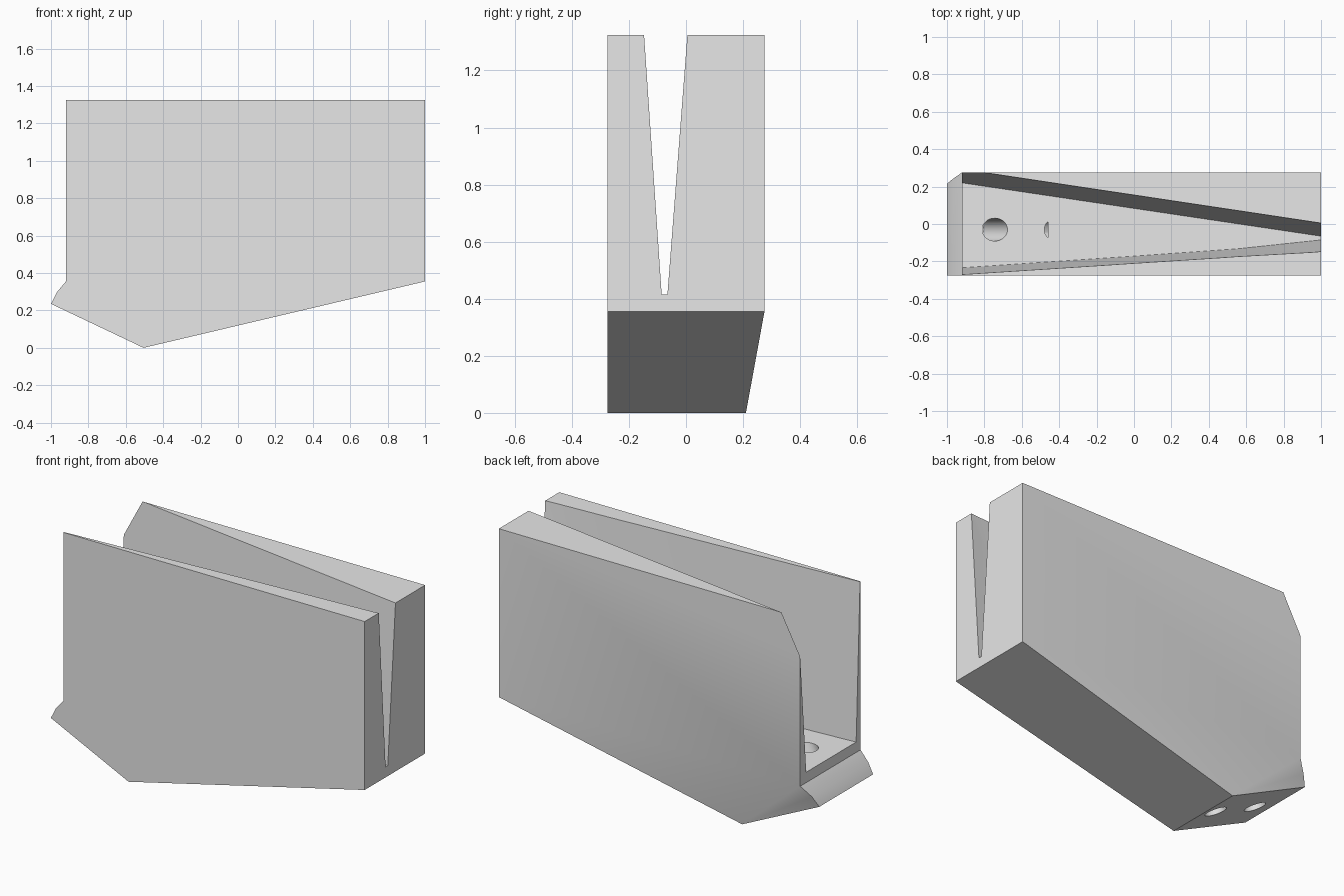
import bpy, bmesh, math
from mathutils import Matrix, Vector

cube = bpy.data.objects.get("Cube")
if cube:
    bpy.data.objects.remove(cube, do_unlink=True)

grey = bpy.data.materials.new("light_grey")
grey.use_nodes = True
grey.diffuse_color = (0.8, 0.8, 0.8, 1)
grey.node_tree.nodes["Principled BSDF"].inputs["Base Color"].default_value = (0.8, 0.8, 0.8, 1)


def make_object(name, bm):
    bmesh.ops.recalc_face_normals(bm, faces=bm.faces)
    mesh = bpy.data.meshes.new(name)
    bm.to_mesh(mesh)
    bm.free()
    mesh.materials.append(grey)
    obj = bpy.data.objects.new(name, mesh)
    bpy.context.scene.collection.objects.link(obj)
    return obj


# Body: side profile (x, z, back y), with the underside tapering in at the back
FRONT = -0.275
profile = [(-0.92, 1.325, 0.275), (1, 1.325, 0.275), (1, 0.355, 0.275),
           (-0.505, 0, 0.21), (-1, 0.235, 0.215), (-0.97, 0.295, 0.24),
           (-0.92, 0.355, 0.275)]
bm = bmesh.new()
front = [bm.verts.new((x, FRONT, z)) for x, z, y in profile]
back = [bm.verts.new((x, y, z)) for x, z, y in profile]
bm.faces.new(front)
n = len(profile)
for i in range(n):
    j = (i + 1) % n
    bm.faces.new((front[i], front[j], back[j], back[i]))
for loop in ((0, 1, 2, 6), (2, 3, 6), (3, 4, 5), (3, 5, 6)):
    bm.faces.new([back[i] for i in loop])
body = make_object("slotted_body", bm)

# Tapering slot: narrow at +x, wide at -x, opening upwards
FLOOR, TOP, OVER = 0.415, 1.325, 1.5
stretch = (OVER - FLOOR) / (TOP - FLOOR)
bm = bmesh.new()
rings = []
for x, low_front in ((-1.05, -0.243), (0, -0.172), (0.55, -0.133), (1.05, -0.08)):
    low_back = -0.065 + 0.1485 * (1 - x)
    high_front = -0.145 - 0.065 * (1 - x)
    high_back = 0.005 + 0.15 * (1 - x)
    over_front = low_front + (high_front - low_front) * stretch
    over_back = low_back + (high_back - low_back) * stretch
    rings.append([bm.verts.new(p) for p in (
        (x, low_front, FLOOR), (x, low_back, FLOOR),
        (x, over_back, OVER), (x, over_front, OVER))])
for a, b in zip(rings, rings[1:]):
    for i in range(4):
        j = (i + 1) % 4
        bm.faces.new((a[i], a[j], b[j], b[i]))
bm.faces.new(rings[0])
bm.faces.new(rings[-1])
bmesh.ops.triangulate(bm, faces=bm.faces)
cutters = [make_object("slot_cutter", bm)]

# Two holes drilled square to the sloping underside; the inner one is part blocked
tilt = math.atan2(0.235, 0.495)
axis = Vector((math.sin(tilt), 0, math.cos(tilt)))
for name, x, z, length, limit in (("outer_hole_cutter", -0.86, 0.17, 0.40, None),
                                  ("inner_hole_cutter", -0.59, 0.04, 0.55, -0.46)):
    centre = Vector((x, -0.03, z)) + axis * (length / 2 - 0.06)
    bm = bmesh.new()
    bmesh.ops.create_cone(bm, cap_ends=True, segments=32, radius1=0.061, radius2=0.061,
                          depth=length,
                          matrix=Matrix.Translation(centre) @ Matrix.Rotation(tilt, 4, 'Y'))
    if limit is not None:
        bmesh.ops.bisect_plane(bm, geom=bm.verts[:] + bm.edges[:] + bm.faces[:],
                               plane_co=(limit, 0, 0), plane_no=(1, 0, 0), clear_outer=True)
        bmesh.ops.holes_fill(bm, edges=[e for e in bm.edges if e.is_boundary])
    cutters.append(make_object(name, bm))

# Cut, apply and shade
bpy.ops.object.select_all(action='DESELECT')
bpy.context.view_layer.objects.active = body
body.select_set(True)
for cutter in cutters:
    cutter.hide_render = True
    mod = body.modifiers.new(cutter.name, 'BOOLEAN')
    mod.operation = 'DIFFERENCE'
    mod.solver = 'EXACT'
    mod.object = cutter
    bpy.ops.object.modifier_apply(modifier=mod.name)
for cutter in cutters:
    bpy.data.objects.remove(cutter, do_unlink=True)
bpy.ops.object.shade_smooth_by_angle(angle=math.radians(30))
